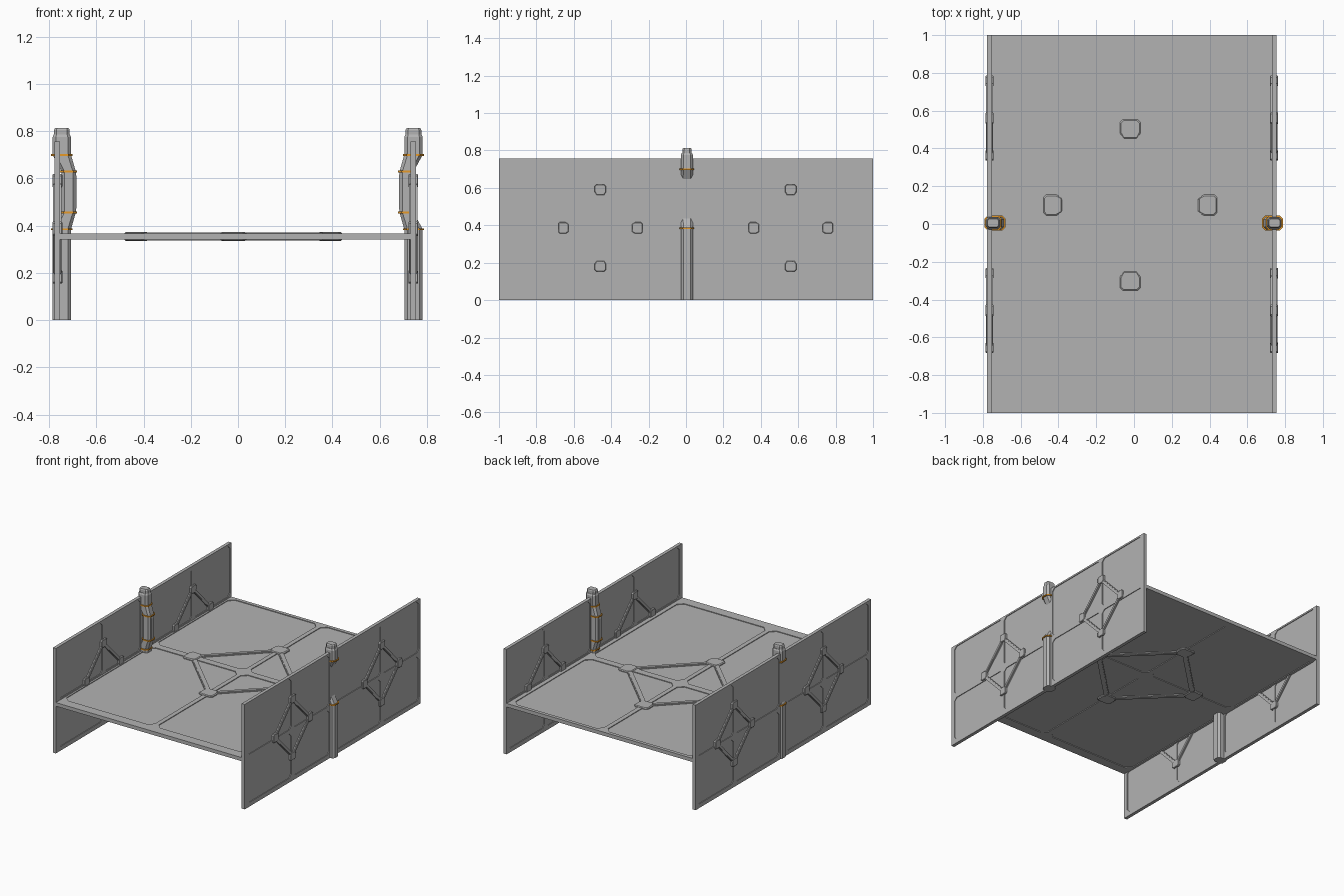
import bpy, bmesh
from math import pi, cos, sin
from mathutils import Matrix, Vector

cube = bpy.data.objects.get("Cube")
if cube:
    bpy.data.objects.remove(cube, do_unlink=True)


def material(name, rgb):
    m = bpy.data.materials.new(name)
    m.use_nodes = True
    m.diffuse_color = (*rgb, 1)
    m.node_tree.nodes["Principled BSDF"].inputs["Base Color"].default_value = (*rgb, 1)
    return m


GREY = material("steel grey", (0.45, 0.45, 0.45))
ORANGE = material("orange band", (0.8, 0.32, 0.02))


def finish(name, bm, mat, frame=Matrix()):
    bmesh.ops.recalc_face_normals(bm, faces=bm.faces)
    me = bpy.data.meshes.new(name)
    bm.to_mesh(me)
    bm.free()
    me.transform(frame)
    me.materials.append(mat)
    ob = bpy.data.objects.new(name, me)
    bpy.context.collection.objects.link(ob)
    return ob


def loft(bm, rings):
    """Skin a list of closed rings and cap both ends."""
    vs = [[bm.verts.new(p) for p in r] for r in rings]
    n = len(vs[0])
    for a, b in zip(vs, vs[1:]):
        for i in range(n):
            bm.faces.new((a[i], a[(i + 1) % n], b[(i + 1) % n], b[i]))
    bm.faces.new(vs[0][::-1])
    bm.faces.new(vs[-1])


def prism(bm, outline, low, high, bevel=0.0):
    """Extrude an outline along w, with chamfered caps if asked."""
    mid = sum((Vector(p) for p in outline), Vector((0, 0))) / len(outline)

    def ring(w, shrink):
        out = []
        for p in outline:
            d = Vector(p) - mid
            q = mid + d * (1 - shrink / d.length)
            out.append((q.x, q.y, w))
        return out
    if bevel:
        loft(bm, [ring(low, bevel * 1.4), ring(low + bevel, 0),
                  ring(high - bevel, 0), ring(high, bevel * 1.4)])
    else:
        loft(bm, [ring(low, 0), ring(high, 0)])


def chamfered(u0, u1, v0, v1, c):
    return [(u0 + c, v0), (u1 - c, v0), (u1, v0 + c), (u1, v1 - c),
            (u1 - c, v1), (u0 + c, v1), (u0, v1 - c), (u0, v0 + c)]


def plate(name, u, v, thick, cols, rows, corner, frame, depth=0.005):
    """Flat plate with shallow recessed panels on both faces."""
    bm = bmesh.new()
    prism(bm, [(u[0], v[0]), (u[1], v[0]), (u[1], v[1]), (u[0], v[1])],
          -thick / 2, thick / 2)
    ob = finish(name, bm, GREY, frame)
    cut = bmesh.new()
    for side in (-1, 1):
        w = sorted((side * (thick / 2 - depth), side * (thick / 2 + 0.03)))
        for c in cols:
            for r in rows:
                prism(cut, chamfered(*c, *r, corner), *w)
    cutter = finish("panel_cutter", cut, GREY, frame)
    cutter.hide_render = True
    mod = ob.modifiers.new("panels", "BOOLEAN")
    mod.operation = "DIFFERENCE"
    mod.solver = "EXACT"
    mod.object = cutter
    deps = bpy.context.evaluated_depsgraph_get()
    ob.data = bpy.data.meshes.new_from_object(ob.evaluated_get(deps))
    ob.modifiers.clear()
    bpy.data.objects.remove(cutter, do_unlink=True)


def brace(name, centre, reach, size, width, half, frame):
    """Diamond of four bars joined by chamfered corner blocks."""
    bm = bmesh.new()
    c = Vector(centre)
    nodes = []
    for k in range(4):
        out = Vector((round(cos(k * pi / 2)), round(sin(k * pi / 2))))
        side = Vector((-out.y, out.x))
        hub = c + out * (reach[k % 2] - size / 2)
        nodes.append(hub)
        s = size / 2
        shape = [(-s, -0.75 * s), (-0.4 * s, -1.1 * s), (0.7 * s, -1.1 * s), (s, -0.8 * s),
                 (s, 0.8 * s), (0.7 * s, 1.1 * s), (-0.4 * s, 1.1 * s), (-s, 0.75 * s)]
        prism(bm, [hub + out * a + side * b for a, b in shape], -half, half, size * 0.05)
    for k in range(4):
        a, b = nodes[k], nodes[(k + 1) % 4]
        n = (b - a).normalized()
        n = Vector((-n.y, n.x)) * width
        # wide base with a narrower raised crest
        for f, h in ((0.5, half * 0.7), (0.32, half * 0.88)):
            prism(bm, [a - n * f, b - n * f, b + n * f, a + n * f], -h, h)
    finish(name, bm, GREY, frame)


# Deck with its large brace
DECK = Matrix.Translation((0, 0, 0.354))
plate("deck", (-0.765, 0.742), (-1, 1), 0.026, [(-0.74, -0.036), (-0.004, 0.70)],
      [(-0.93, 0.07), (0.12, 0.975)], 0.035, DECK)
brace("deck_brace", (-0.02, 0.1), (0.46, 0.452), 0.1, 0.036, 0.019, DECK)

# Side walls, each made of two panel bays
for side, x in (("right", -0.765), ("left", 0.742)):
    frame = Matrix(((0, 0, 1, x), (1, 0, 0, 0), (0, 1, 0, 0), (0, 0, 0, 1)))
    cols = [(o + a, o + b) for o in (0, 1.018) for a, b in ((-0.968, -0.47), (-0.45, -0.035))]
    plate(side + "_wall", (-1, 1), (0, 0.757), 0.024, cols,
          [(0.03, 0.35), (0.378, 0.745)], 0.022, frame)
    for bay, y in (("front", -0.458), ("back", 0.56)):
        brace(f"{side}_{bay}_brace", (y, 0.386), (0.225, 0.232), 0.056, 0.024, 0.021, frame)


def section(cx, z, hx, hy, inward, tilt=0.0):
    return [(cx + inward * u, 0.005 + v, z + tilt * u)
            for u, v in chamfered(-hx, hx, -hy, hy, min(hx, hy) * 0.42)]


# Posts that jog inward around the wall, with orange bands at the bends
JOG = 0.029
for side, x, inward in (("right", -0.746, 1), ("left", 0.743, -1)):
    path = [(0, 0, 0.039, 0.033), (0.385, 0, 0.039, 0.033),
            (0.455, JOG, 0.030, 0.033), (0.63, JOG, 0.030, 0.033),
            (0.70, 0, 0.039, 0.033), (0.775, 0, 0.039, 0.033), (0.786, 0, 0.034, 0.028)]
    bm = bmesh.new()
    loft(bm, [section(x + inward * s, z, hx, hy, inward) for z, s, hx, hy in path])
    finish(side + "_post", bm, GREY)

    bm = bmesh.new()
    loft(bm, [section(x, z, 0.033, 0.025, inward) for z in (0.78, 0.806)]
         + [section(x, 0.813, 0.029, 0.021, inward)])
    finish(side + "_post_cap", bm, GREY)

    # raised ribs on the inner face of the jogged length
    bm = bmesh.new()
    loft(bm, [section(x + inward * (JOG + 0.022), z, h, 0.018, inward)
              for z, h in ((0.465, 0.008), (0.475, 0.011), (0.61, 0.011), (0.62, 0.008))])
    finish(side + "_post_rib", bm, GREY)

    bm = bmesh.new()
    for z, s, hx, hy in path[1:5]:
        loft(bm, [section(x + inward * s, z + d, hx + 0.006, hy + 0.006, inward)
                  for d in (-0.004, 0.004)])
    finish(side + "_post_bands", bm, ORANGE)
